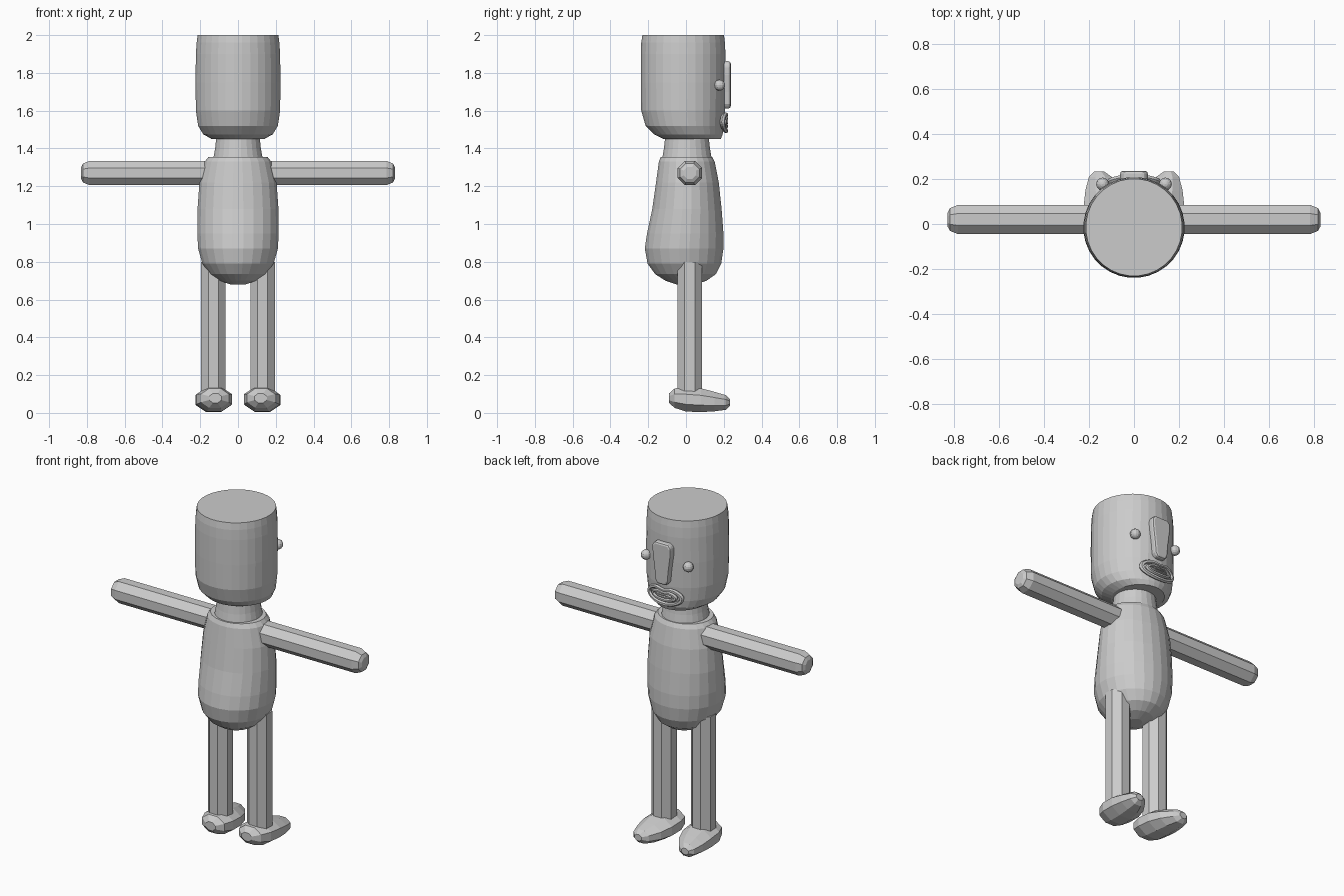
import bpy, bmesh, math

if "Cube" in bpy.data.objects:
    bpy.data.objects.remove(bpy.data.objects["Cube"])

grey = bpy.data.materials.new("plain grey")
grey.diffuse_color = (0.6, 0.6, 0.6, 1)
grey.use_nodes = True
grey.node_tree.nodes["Principled BSDF"].inputs["Base Color"].default_value = grey.diffuse_color


def finish(name, bm):
    bmesh.ops.recalc_face_normals(bm, faces=bm.faces)
    me = bpy.data.meshes.new(name)
    bm.to_mesh(me)
    bm.free()
    me.materials.append(grey)
    ob = bpy.data.objects.new(name, me)
    bpy.context.collection.objects.link(ob)
    return ob


def loft(name, axis, sides, sections):
    """Capped skin over ellipses (t, centre a, centre b, radius a, radius b) along an axis."""
    bm = bmesh.new()
    rings = []
    for t, ca, cb, ra, rb in sections:
        ring = []
        for i in range(sides):
            ang = 2 * math.pi * (i + 0.5) / sides
            a, b = ca + ra * math.cos(ang), cb + rb * math.sin(ang)
            co = {"x": (t, a, b), "y": (a, t, b), "z": (a, b, t)}[axis]
            ring.append(bm.verts.new(co))
        rings.append(ring)
    for r0, r1 in zip(rings, rings[1:]):
        for i in range(sides):
            j = (i + 1) % sides
            bm.faces.new((r0[i], r0[j], r1[j], r1[i]))
    bm.faces.new(rings[0])
    bm.faces.new(rings[-1])
    return finish(name, bm)


def upright(name, sides, rows):
    """Loft along z from rows of (z, half width, back y, front y)."""
    return loft(name, "z", sides, [(z, 0, (b + f) / 2, w, (f - b) / 2) for z, w, b, f in rows])


# Head with a flat crown and a chin pushed forward, then neck and torso
upright("head", 32, [
    (1.45, 0.14, -0.12, 0.185), (1.475, 0.185, -0.17, 0.195), (1.52, 0.212, -0.215, 0.20),
    (1.60, 0.224, -0.238, 0.207), (1.75, 0.226, -0.24, 0.21), (1.90, 0.224, -0.24, 0.21),
    (1.96, 0.22, -0.238, 0.207), (2.0, 0.215, -0.232, 0.202)])
upright("neck", 24, [(1.33, 0.135, -0.13, 0.14), (1.40, 0.122, -0.118, 0.128),
                     (1.47, 0.115, -0.11, 0.12)])
upright("torso", 24, [
    (0.68, 0.04, -0.05, 0.05), (0.70, 0.10, -0.11, 0.11), (0.735, 0.15, -0.165, 0.16),
    (0.79, 0.19, -0.205, 0.188), (0.87, 0.213, -0.22, 0.20), (0.95, 0.217, -0.208, 0.20),
    (1.08, 0.216, -0.18, 0.19), (1.22, 0.206, -0.16, 0.175), (1.33, 0.178, -0.145, 0.153),
    (1.355, 0.158, -0.135, 0.14)])

R = 0.07
for s, side in ((1, "right"), (-1, "left")):
    # Eight-sided arms and legs
    loft(side + "_arm", "x", 8, [
        (s * 0.10, 0.02, 1.27, R, R), (s * 0.785, 0.02, 1.27, R, R),
        (s * 0.82, 0.02, 1.27, 0.055, 0.055), (s * 0.83, 0.02, 1.27, 0.035, 0.035)])
    loft(side + "_leg", "z", 8, [(0.08, s * 0.13, 0.02, R, R), (0.80, s * 0.13, 0.02, R, R)])
    # Rounded shoes with toes turned slightly outward
    loft(side + "_shoe", "y", 8, [
        (-0.09, s * 0.12, 0.078, 0.035, 0.027), (-0.06, s * 0.122, 0.078, 0.08, 0.056),
        (0.0, s * 0.126, 0.072, 0.102, 0.070), (0.08, s * 0.13, 0.067, 0.102, 0.068),
        (0.15, s * 0.138, 0.060, 0.085, 0.056), (0.21, s * 0.15, 0.055, 0.055, 0.042),
        (0.233, s * 0.155, 0.055, 0.025, 0.020)])
    # Bead eyes
    bm = bmesh.new()
    bmesh.ops.create_uvsphere(bm, u_segments=12, v_segments=8, radius=0.029)
    bmesh.ops.translate(bm, verts=bm.verts, vec=(s * 0.14, 0.178, 1.735))
    finish(side + "_eye", bm)

# Nose: raised wedge, wider at the brow
half = [(0.028, 1.612), (0.042, 1.635), (0.048, 1.70), (0.06, 1.79), (0.062, 1.84), (0.045, 1.862)]
bm = bmesh.new()
face = bm.faces.new([bm.verts.new((x, 0.18, z)) for x, z in
                     half + [(-x, z) for x, z in reversed(half)]])
out = bmesh.ops.extrude_face_region(bm, geom=[face])
bmesh.ops.translate(bm, verts=[v for v in out["geom"] if isinstance(v, bmesh.types.BMVert)],
                    vec=(0, 0.057, 0))
nose = finish("nose", bm)
bevel = nose.modifiers.new("soft rim", "BEVEL")
bevel.width, bevel.segments = 0.012, 2


# Mouth: nested lip rings that follow the curve of the face
def lip(name, w, h, thick):
    n, m = 32, 6
    bm = bmesh.new()
    rings = []
    for i in range(n):
        a = 2 * math.pi * i / n
        ring = []
        for j in range(m):
            b = 2 * math.pi * j / m
            x = (w + thick * math.cos(b)) * math.cos(a)
            z = (h + thick * math.cos(b)) * math.sin(a)
            if z > 0:  # dip in the middle of the upper lip
                z *= 1 - 0.3 * math.exp(-(x / (0.35 * w)) ** 2)
            y = 0.212 - 1.6 * x * x + 0.013 * math.sin(b)
            ring.append(bm.verts.new((x, y, 1.54 + z)))
        rings.append(ring)
    for i in range(n):
        p, q = rings[i], rings[(i + 1) % n]
        for j in range(m):
            k = (j + 1) % m
            bm.faces.new((p[j], p[k], q[k], q[j]))
    finish(name, bm)


lip("outer_lip", 0.108, 0.048, 0.012)
lip("inner_lip", 0.075, 0.024, 0.010)
lip("mouth_line", 0.045, 0.007, 0.006)
